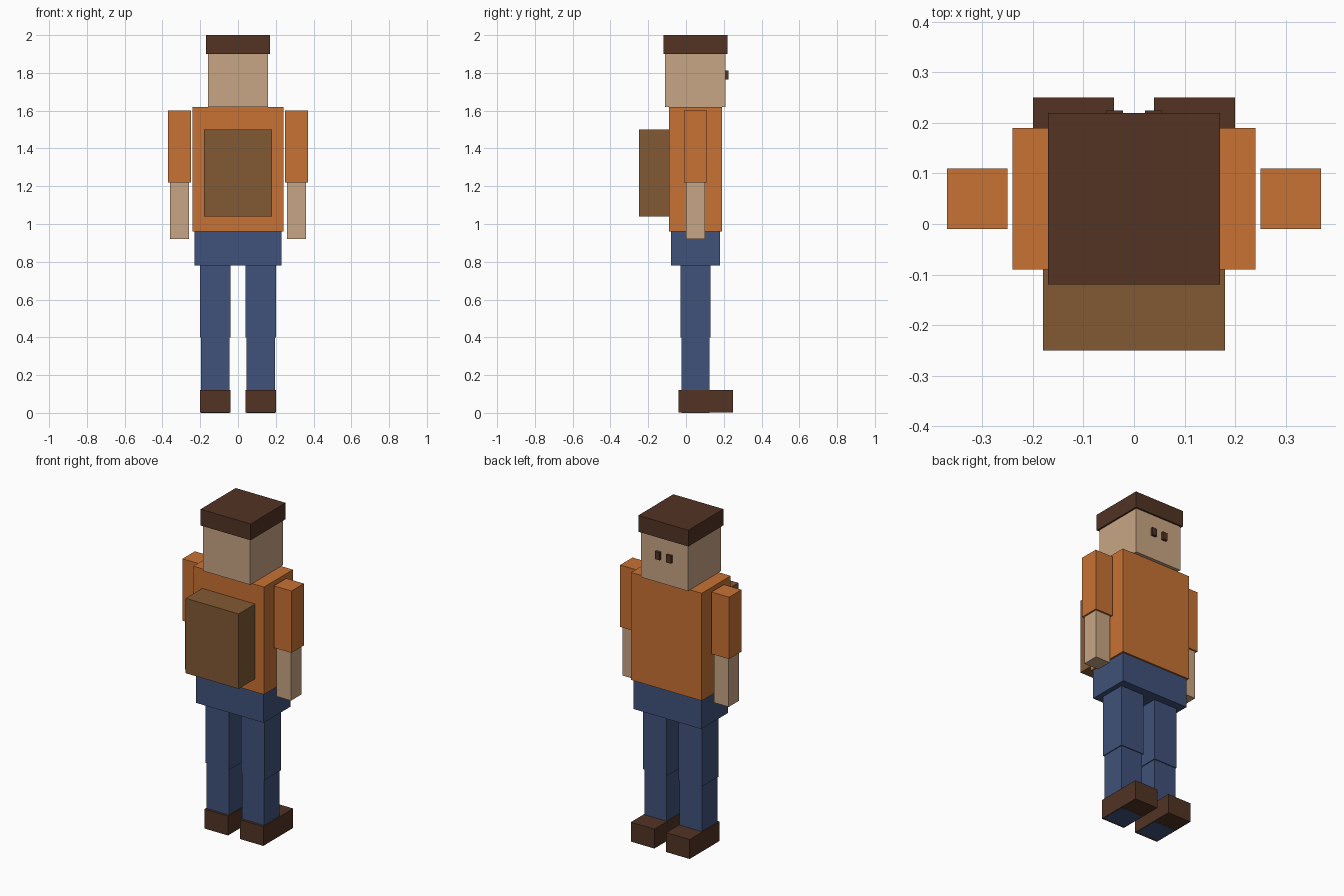
import bpy

if "Cube" in bpy.data.objects:
    bpy.data.objects.remove(bpy.data.objects["Cube"])


def material(name, r, g, b):
    """Flat colour given as sRGB 0-255, stored as linear."""
    def lin(c):
        c /= 255
        return c / 12.92 if c <= 0.04045 else ((c + 0.055) / 1.055) ** 2.4
    m = bpy.data.materials.new(name)
    m.diffuse_color = (lin(r), lin(g), lin(b), 1)
    m.use_nodes = True
    m.node_tree.nodes["Principled BSDF"].inputs["Base Color"].default_value = m.diffuse_color
    return m


ORANGE = material("orange_shirt", 200, 114, 52)
SKIN = material("skin", 201, 166, 133)
BLUE = material("blue_denim", 64, 82, 122)
DARK = material("dark_brown", 82, 51, 36)
TAN = material("backpack_brown", 130, 90, 52)


def box(name, mat, x, y, z):
    """Box spanning the (min, max) ranges x, y, z."""
    spans = (x, y, z)
    bpy.ops.mesh.primitive_cube_add(size=1, location=[(a + b) / 2 for a, b in spans])
    ob = bpy.context.object
    ob.name = ob.data.name = name
    ob.scale = [b - a for a, b in spans]
    bpy.ops.object.transform_apply(location=False, rotation=False, scale=True)
    ob.data.materials.append(mat)
    return ob


def pair(name, mat, x, y, z):
    """Matching boxes on both sides of the body."""
    box("right_" + name, mat, x, y, z)
    box("left_" + name, mat, (-x[1], -x[0]), y, z)


# Head, hat and body
box("hat", DARK, (-0.17, 0.17), (-0.12, 0.22), (1.90, 2.00))
box("head", SKIN, (-0.16, 0.16), (-0.11, 0.21), (1.62, 1.94))
box("torso", ORANGE, (-0.24, 0.24), (-0.09, 0.19), (0.96, 1.62))
box("hips", BLUE, (-0.23, 0.23), (-0.08, 0.18), (0.78, 0.96))
box("backpack", TAN, (-0.18, 0.18), (-0.25, -0.09), (1.04, 1.50))

# Eyes
pair("eye", DARK, (0.022, 0.054), (0.205, 0.225), (1.765, 1.812))

# Arms
pair("sleeve", ORANGE, (0.25, 0.37), (-0.01, 0.11), (1.22, 1.60))
pair("forearm", SKIN, (0.26, 0.36), (0.00, 0.10), (0.92, 1.22))

# Legs, with the lower leg passing through the shoe to the sole
pair("thigh", BLUE, (0.04, 0.20), (-0.03, 0.13), (0.40, 0.78))
pair("lower_leg", BLUE, (0.045, 0.195), (-0.025, 0.125), (0.0, 0.40))
pair("shoe", DARK, (0.04, 0.20), (-0.04, 0.25), (0.001, 0.12))
